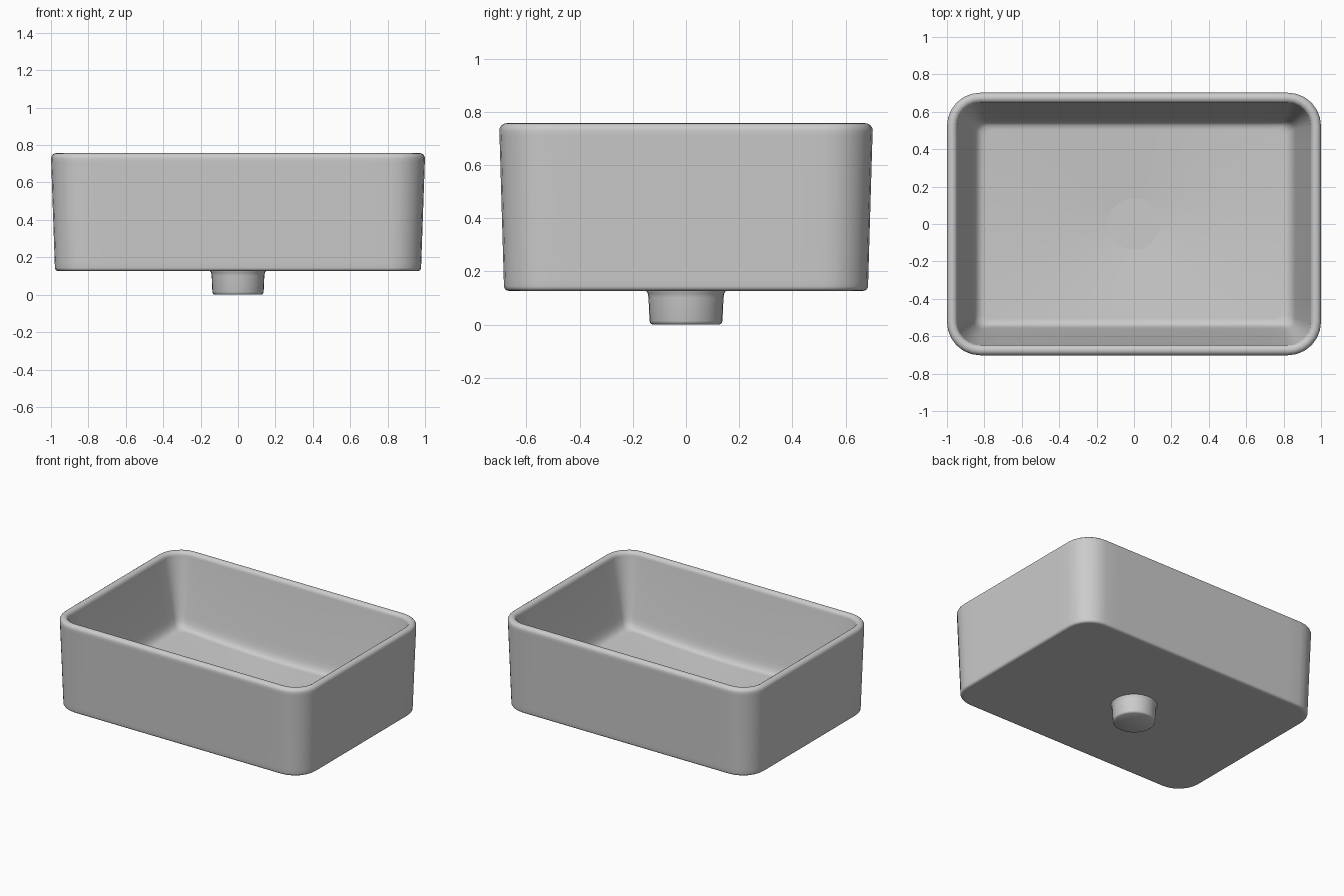
import bpy, bmesh
from math import sin, cos, pi, radians, hypot, atan2

old = bpy.data.objects.get("Cube")
if old:
    bpy.data.objects.remove(old, do_unlink=True)

ceramic = bpy.data.materials.new("glazed grey ceramic")
ceramic.use_nodes = True
colour = (0.6, 0.6, 0.6, 1)
ceramic.diffuse_color = colour
ceramic.node_tree.nodes["Principled BSDF"].inputs["Base Color"].default_value = colour

BASE_Z, RIM_Z = 0.127, 0.757
DRAIN_R, DRAIN_Z, SLOPE = 0.138, 0.2, 0.08


def rounded_rect(hx, hy, r, segs=6, long_n=16, short_n=12):
    """Outline of a rounded rectangle, with extra points along its sides."""
    pts = []
    corners = [(1, 1), (-1, 1), (-1, -1), (1, -1)]
    for i, (sx, sy) in enumerate(corners):
        cx, cy = sx * (hx - r), sy * (hy - r)
        for k in range(segs + 1):
            a = pi / 2 * (i + k / segs)
            pts.append((cx + r * cos(a), cy + r * sin(a)))
        tx, ty = corners[(i + 1) % 4]
        a = pi / 2 * (i + 1)
        ex, ey = tx * (hx - r) + r * cos(a), ty * (hy - r) + r * sin(a)
        x, y = pts[-1]
        n = long_n if i % 2 == 0 else short_n
        pts += [(x + (ex - x) * k / n, y + (ey - y) * k / n) for k in range(1, n)]
    return pts


def flat(pts, z):
    return [(x, y, z) for x, y in pts]


def on_floor(pts, lift):
    """Heights follow the shallow conical floor that falls to the drain."""
    return [(x, y, DRAIN_Z + SLOPE * (hypot(x, y) - DRAIN_R) + lift) for x, y in pts]


def loft(name, rings, sharp):
    """Skin a stack of rings and cap both ends."""
    bm = bmesh.new()
    rows = [[bm.verts.new(p) for p in ring] for ring in rings]
    for a, b in zip(rows, rows[1:]):
        n = len(a)
        for i in range(n):
            j = (i + 1) % n
            bm.faces.new((a[i], a[j], b[j], b[i]))
    bm.faces.new(rows[0])
    bm.faces.new(rows[-1])
    bmesh.ops.recalc_face_normals(bm, faces=bm.faces)
    mesh = bpy.data.meshes.new(name)
    bm.to_mesh(mesh)
    bm.free()
    mesh.materials.append(ceramic)
    obj = bpy.data.objects.new(name, mesh)
    bpy.context.collection.objects.link(obj)
    mesh.shade_smooth()
    mesh.set_sharp_from_angle(angle=radians(sharp))


# Basin: underside and its rounded lower edge
rings = [flat(rounded_rect(0.945, 0.65, 0.135), BASE_Z)]
for k in range(5):
    a = pi / 2 * k / 4
    t = 0.017 * sin(a)
    rings.append(flat(rounded_rect(0.962 + t, 0.667 + t, 0.15 + t),
                      BASE_Z + 0.017 * (1 - cos(a))))

# Outer wall, held flat by a loop near each end
rings.append(flat(rounded_rect(0.98, 0.685, 0.168), 0.17))
rings.append(flat(rounded_rect(0.999, 0.701, 0.177), 0.71))

# Rounded rim
for k in range(9):
    a = pi * k / 8
    t = 0.028 * cos(a)
    rings.append(flat(rounded_rect(0.972 + t, 0.674 + t, 0.15 + t),
                      RIM_Z - 0.028 * (1 - sin(a))))

# Inner wall and the curve into the floor
rings.append(flat(rounded_rect(0.939, 0.641, 0.118), 0.69))
for hx, hy, r, lift in [(0.866, 0.566, 0.06, 0.1), (0.86, 0.56, 0.055, 0.068),
                        (0.851, 0.552, 0.052, 0.038), (0.838, 0.542, 0.048, 0.014),
                        (0.815, 0.527, 0.045, 0)]:
    rings.append(on_floor(rounded_rect(hx, hy, r), lift))

# Floor falling to a slightly sunken drain cover
floor_edge = rounded_rect(0.79, 0.505, 0.04)
rings.append(on_floor(floor_edge, 0))
angles = [atan2(y, x) for x, y in floor_edge]
drain = [(DRAIN_R * cos(a), DRAIN_R * sin(a)) for a in angles]
rings.append(flat(drain, DRAIN_Z))
rings.append(flat(drain, DRAIN_Z - 0.008))
loft("basin", rings, 50)

# Drain outlet: a tapered stub below the basin
profile = [(0.15, BASE_Z + 0.01), (0.15, BASE_Z), (0.144, 0.118), (0.141, 0.1),
           (0.137, 0.014), (0.134, 0.005), (0.126, 0)]
turns = [2 * pi * i / 32 for i in range(32)]
loft("drain_outlet", [[(r * cos(a), r * sin(a), z) for a in turns] for r, z in profile], 50)
